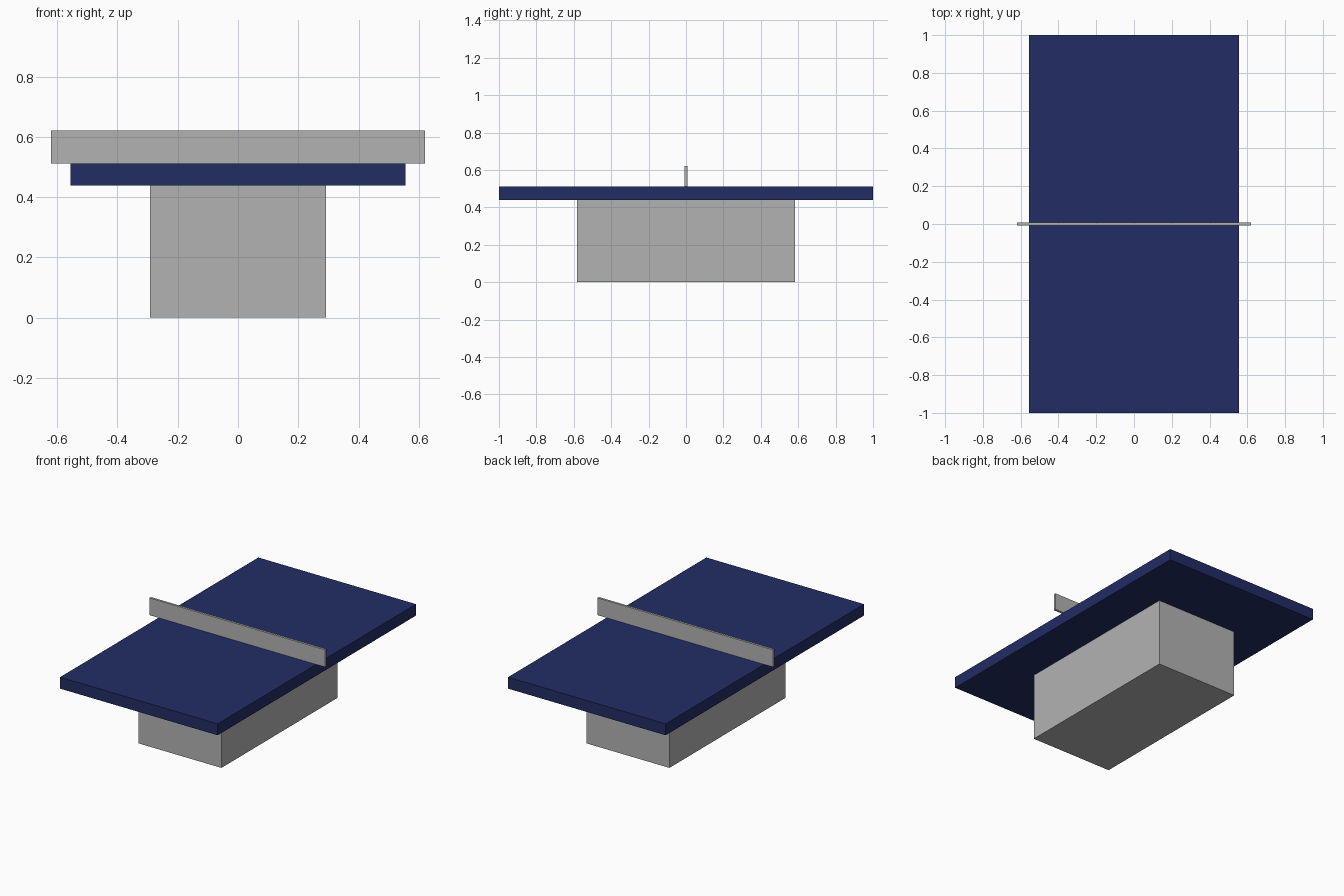
import bpy

cube = bpy.data.objects.get("Cube")
if cube:
    bpy.data.objects.remove(cube, do_unlink=True)


def make_material(name, rgb):
    mat = bpy.data.materials.new(name)
    mat.use_nodes = True
    color = (*rgb, 1.0)
    mat.diffuse_color = color
    mat.node_tree.nodes["Principled BSDF"].inputs["Base Color"].default_value = color
    return mat


def box(name, width, depth, bottom, height, mat):
    """Box centred on x = y = 0, resting at the given bottom height."""
    bpy.ops.mesh.primitive_cube_add(size=1, location=(0, 0, bottom + height / 2))
    obj = bpy.context.object
    obj.name = name
    obj.scale = (width, depth, height)
    bpy.ops.object.transform_apply(location=False, rotation=False, scale=True)
    obj.data.materials.append(mat)
    return obj


grey = make_material("light grey", (0.45, 0.45, 0.45))
navy = make_material("navy blue", (0.016, 0.026, 0.13))

BASE_H, TOP_H, NET_H = 0.438, 0.073, 0.11

# Solid pedestal under the table
box("table_base", 0.584, 1.168, 0, BASE_H, grey)
# Playing surface
box("table_top", 1.113, 2.0, BASE_H, TOP_H, navy)
# Net standing across the middle, overhanging both sides
box("net", 1.24, 0.0146, BASE_H + TOP_H, NET_H, grey)
